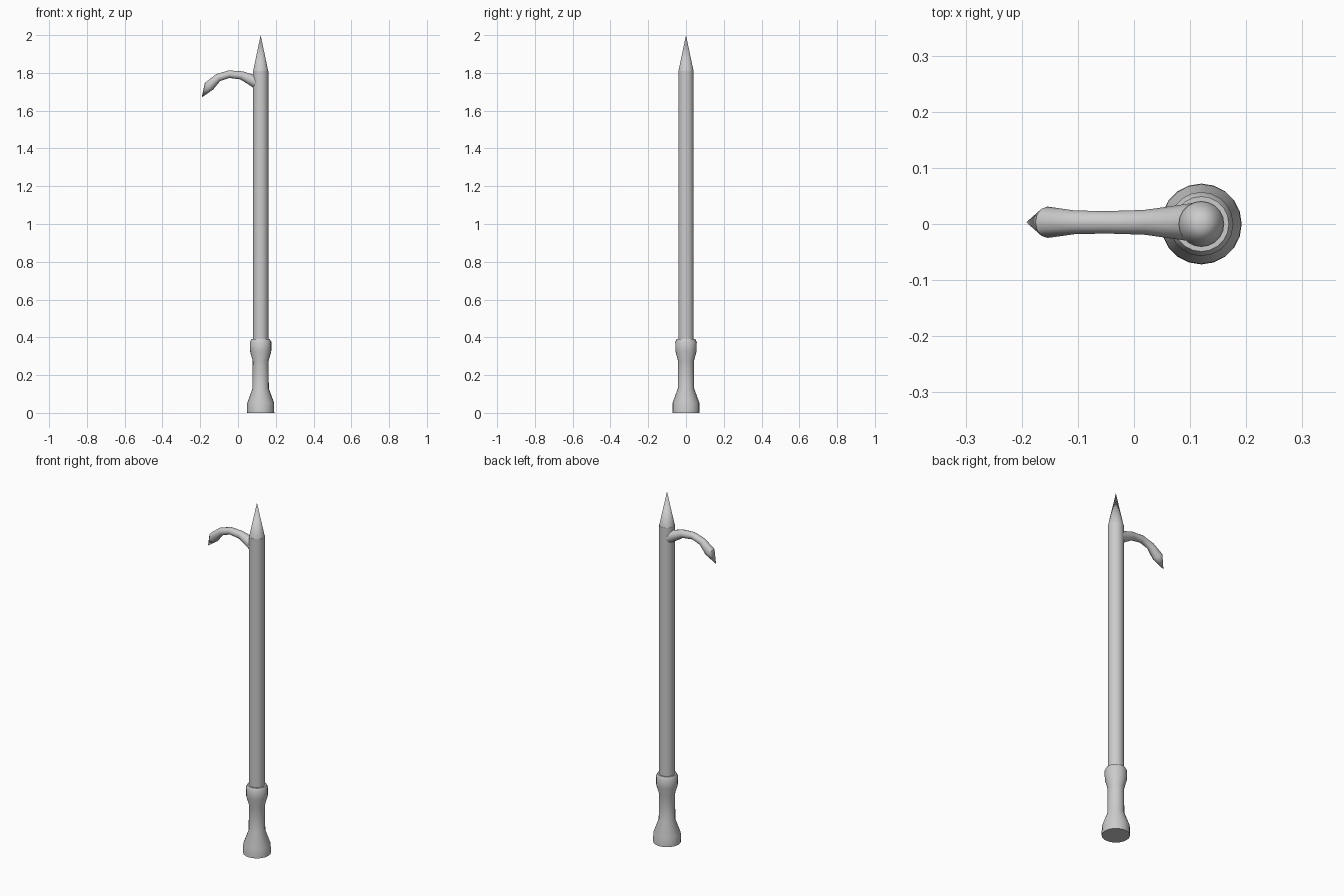
import bpy, bmesh, math
from mathutils import Vector

if "Cube" in bpy.data.objects:
    bpy.data.objects.remove(bpy.data.objects["Cube"])

SIDES = 20
AXIS_X = 0.12


def sweep(name, stations, sides, angle=35):
    """Skin round sections (centre, radius) along a path in the xz plane; radius 0 makes a point."""
    bm = bmesh.new()
    rings = []
    for i, (c, r) in enumerate(stations):
        c = Vector(c)
        if r == 0:
            rings.append([bm.verts.new(c)])
            continue
        before = Vector(stations[max(i - 1, 0)][0])
        after = Vector(stations[min(i + 1, len(stations) - 1)][0])
        t = (after - before).normalized()
        v = Vector((0, 1, 0))
        u = v.cross(t)
        rings.append([bm.verts.new(c + r * (math.cos(a) * u + math.sin(a) * v))
                      for a in (2 * math.pi * k / sides for k in range(sides))])
    for a, b in zip(rings, rings[1:]):
        for k in range(sides):
            n = (k + 1) % sides
            if len(b) == 1:
                bm.faces.new((a[k], a[n], b[0]))
            else:
                bm.faces.new((a[k], a[n], b[n], b[k]))
    for ring in (rings[0], rings[-1]):
        if len(ring) > 2:
            bm.faces.new(ring)
    bmesh.ops.recalc_face_normals(bm, faces=bm.faces)
    mesh = bpy.data.meshes.new(name)
    bm.to_mesh(mesh)
    bm.free()
    ob = bpy.data.objects.new(name, mesh)
    bpy.context.collection.objects.link(ob)
    bpy.ops.object.select_all(action='DESELECT')
    ob.select_set(True)
    bpy.context.view_layer.objects.active = ob
    bpy.ops.object.shade_smooth_by_angle(angle=math.radians(angle))
    return ob


def upright(name, profile):
    """Vertical turned part from (radius, height) pairs."""
    return sweep(name, [((AXIS_X, 0, z), r) for r, z in profile], SIDES)


# flared grip at the bottom
upright("grip", [(0.072, 0), (0.071, 0.053), (0.043, 0.13), (0.042, 0.275),
                 (0.056, 0.325), (0.057, 0.375), (0.049, 0.39)])

# long straight shaft
upright("shaft", [(0.041, 0.37), (0.041, 1.81)])

# pointed spike on top
upright("spike", [(0.041, 1.805), (0, 2.0)])

# curved side hook, swelling before its point
hook = [(0.115, 1.742, 0.036), (0.082, 1.758, 0.031), (0.018, 1.787, 0.022),
        (-0.048, 1.793, 0.020), (-0.105, 1.775, 0.021),
        (-0.154, 1.729, 0.028), (-0.192, 1.67, 0)]
sweep("hook", [((x, 0.003, z), r) for x, z, r in hook], 12)
